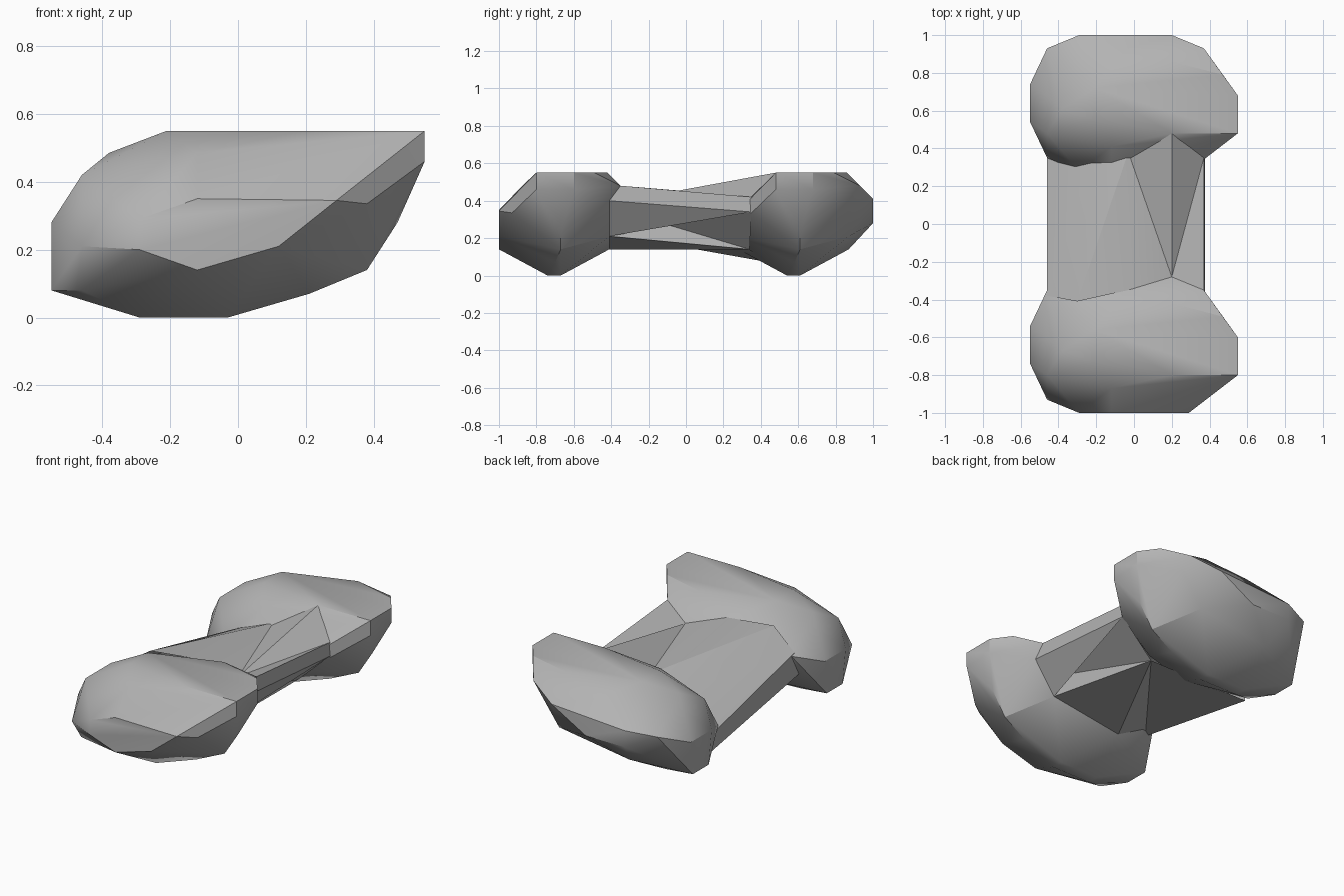
import bpy, bmesh, math

if "Cube" in bpy.data.objects:
    bpy.data.objects.remove(bpy.data.objects["Cube"], do_unlink=True)

# One plain grey
grey = bpy.data.materials.new("stone_grey")
grey.use_nodes = True
GREY = (0.45, 0.45, 0.45, 1)
grey.diffuse_color = GREY
grey.node_tree.nodes["Principled BSDF"].inputs["Base Color"].default_value = GREY


def finish(bm, name, angle):
    mesh = bpy.data.meshes.new(name)
    bm.to_mesh(mesh)
    bm.free()
    mesh.materials.append(grey)
    obj = bpy.data.objects.new(name, mesh)
    bpy.context.collection.objects.link(obj)
    bpy.ops.object.select_all(action='DESELECT')
    obj.select_set(True)
    bpy.context.view_layer.objects.active = obj
    bpy.ops.object.shade_smooth_by_angle(angle=math.radians(angle))
    return obj


# Faceted end lump, the hull of its corners
END_CORNERS = [
    # flat front facet
    (-.29, -1, .20), (-.29, -1, .29), (-.12, -1, .14),
    (-.12, -1, .35), (.12, -1, .21), (.29, -1, .345),
    # right side
    (-.55, -.71, .08), (-.55, -.56, .08), (-.55, -.74, .28), (-.55, -.54, .28),
    (-.46, -.84, .08), (-.46, -.93, .21), (-.46, -.80, .42), (-.46, -.60, .42),
    (-.46, -.35, .36),
    # left side
    (.38, -.93, .335), (.55, -.80, .55), (.55, -.80, .46), (.55, -.60, .55),
    (.55, -.60, .46), (.47, -.67, .28), (.38, -.67, .14),
    # top
    (-.12, -.87, .485), (.20, -.80, .55), (-.21, -.73, .55), (-.21, -.56, .55),
    (.20, -.42, .55), (.47, -.49, .55), (-.38, -.67, .485), (-.03, -.35, .48),
    (.37, -.35, .48),
    # back
    (-.29, -.28, .28), (-.29, -.28, .38), (.20, -.28, .41), (-.03, -.28, .28),
    (.375, -.41, .40), (.24, -.41, .21), (-.23, -.41, .14),
    # underside
    (-.29, -.74, 0), (-.29, -.67, 0), (-.03, -.74, 0), (-.03, -.67, 0),
    (.21, -.70, .07),
]

bm = bmesh.new()
for co in END_CORNERS:
    bm.verts.new(co)
hull = bmesh.ops.convex_hull(bm, input=bm.verts)
loose = {g for g in hull["geom_interior"] + hull["geom_unused"]
         if isinstance(g, bmesh.types.BMVert)}
bmesh.ops.delete(bm, geom=list(loose), context='VERTS')
bmesh.ops.recalc_face_normals(bm, faces=bm.faces)
front_end = finish(bm, "front_end", 32)

# The back end repeats the front one
back_end = front_end.copy()
back_end.name = "back_end"
back_end.location.y = 1.28
bpy.context.collection.objects.link(back_end)

# Twisted bar between the ends: (front corner, back corner, flip diagonal)
BAR = [
    ((-.46, -.45, .23), (-.46, .42, .075), False),
    ((-.46, -.38, .37), (-.46, .40, .18), False),
    ((-.30, -.41, .48), (-.22, .37, .35), False),
    ((-.03, -.35, .48), (-.03, .38, .42), True),
    ((.20, -.28, .41), (.20, .48, .55), False),        # raised ridge
    ((.37, -.35, .48), (.37, .35, .42), False),        # left edge
    ((.375, -.41, .40), (.375, .35, .34), False),
    ((.24, -.41, .21), (.375, .35, .34), True),        # overhang
    ((.19, -.41, .365), (.16, .34, .14), False),       # notch under it
    ((.24, -.41, .21), (.16, .34, .14), False),
    ((-.23, -.41, .14), (.16, .34, .14), True),        # underside
]
bm = bmesh.new()
front = [bm.verts.new(a) for a, b, flip in BAR]
back = [bm.verts.new(b) for a, b, flip in BAR]
for i, (a, b, flip) in enumerate(BAR):
    j = (i + 1) % len(BAR)
    if flip:
        bm.faces.new((front[i], front[j], back[i]))
        bm.faces.new((front[j], back[j], back[i]))
    else:
        bm.faces.new((front[i], front[j], back[j]))
        bm.faces.new((front[i], back[j], back[i]))
# drop the slivers where corners coincide
bmesh.ops.delete(bm, geom=[f for f in bm.faces if f.calc_area() < 1e-5],
                 context='FACES')
finish(bm, "connecting_bar", 18)
